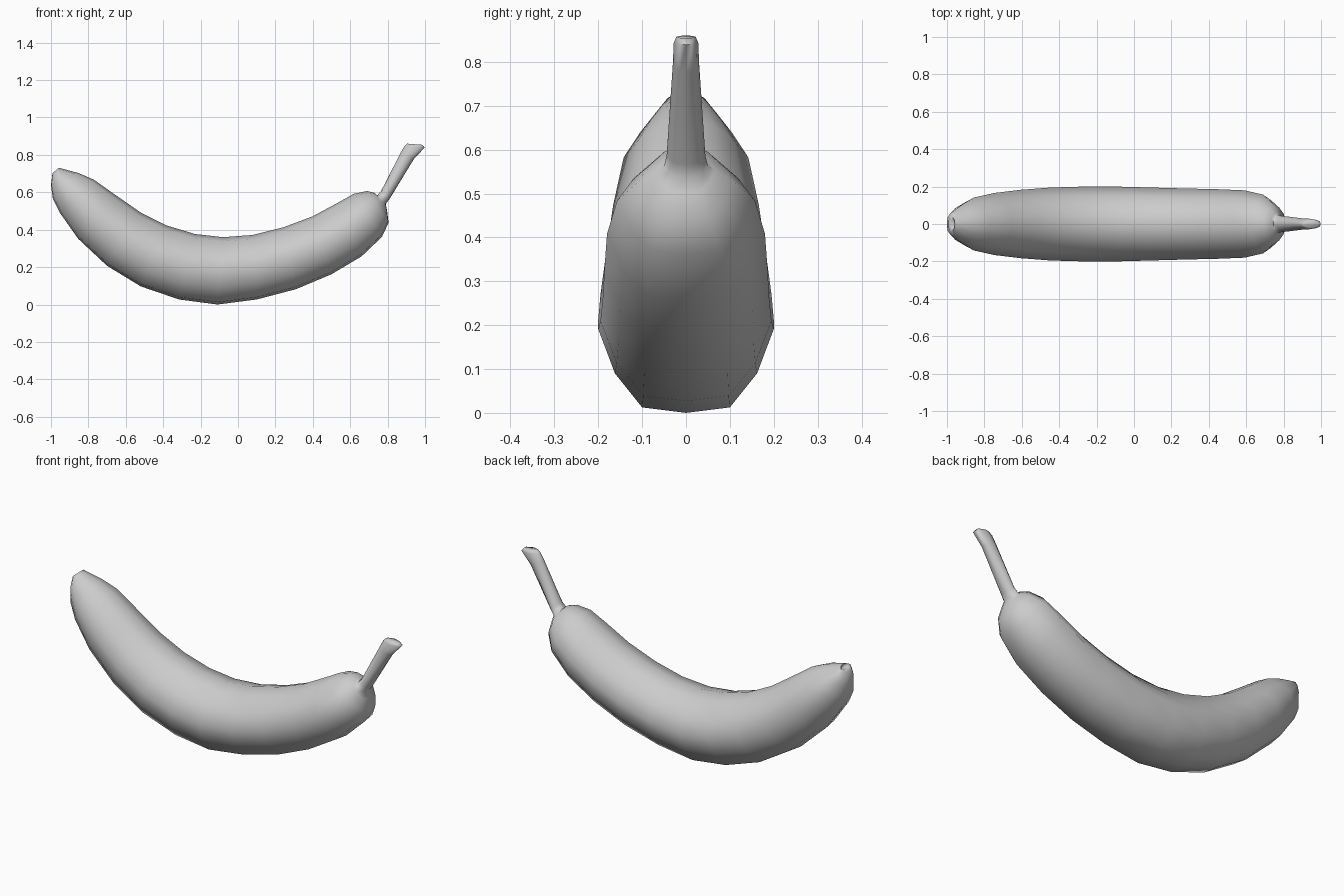
import bpy, bmesh, math

if "Cube" in bpy.data.objects:
    bpy.data.objects.remove(bpy.data.objects["Cube"])

# Half cross-section, outer (lower) edge to narrower inner (upper) edge: side, across
half = [(0, -1), (.5, -.93), (.81, -.5), (1, .06), (.76, .5), (.44, .88), (0, 1)]
profile = half + [(-s, a) for s, a in half[-2:0:-1]]

# Rings along the fruit: outer x, z, inner x, z, half width
body = [
    (-.98, .712, -.95, .722, .025),
    (-.992, .705, -.958, .734, .042),
    (-1.0, .64, -.93, .727, .07),
    (-.99, .57, -.85, .705, .105),
    (-.95, .49, -.77, .67, .142),
    (-.855, .355, -.65, .585, .166),
    (-.70, .21, -.52, .495, .183),
    (-.52, .10, -.38, .425, .195),
    (-.315, .03, -.23, .38, .20),
    (-.11, .003, -.08, .363, .20),
    (.10, .03, .08, .375, .195),
    (.31, .085, .24, .415, .19),
    (.50, .165, .40, .475, .186),
    (.66, .26, .53, .545, .18),
    (.77, .365, .62, .595, .157),
    (.805, .44, .69, .61, .108),
    (.797, .505, .73, .60, .066),
]
stem = [
    (.79, .54, .745, .587, .05),
    (.812, .57, .765, .61, .044),
    (.94, .78, .87, .815, .03),
    (.998, .842, .89, .85, .028),
    (.985, .857, .905, .863, .022),
]

# Loft the skin through all rings and cap the stem
bm = bmesh.new()
rings = []
for ox, oz, ix, iz, w in body + stem:
    cx, cz, dx, dz = (ox + ix) / 2, (oz + iz) / 2, (ix - ox) / 2, (iz - oz) / 2
    rings.append([bm.verts.new((cx + a * dx, s * w, cz + a * dz)) for s, a in profile])
n = len(profile)
for r, q in zip(rings, rings[1:]):
    for i in range(n):
        j = (i + 1) % n
        bm.faces.new((r[i], r[j], q[j], q[i]))
bm.faces.new(rings[-1])

# Small dimple at the blossom end
centre = bm.verts.new((-.958, 0, .708))
for i in range(n):
    bm.faces.new((centre, rings[0][(i + 1) % n], rings[0][i]))

# Set the lowest point on the ground
low = min(v.co.z for v in bm.verts)
bmesh.ops.translate(bm, verts=bm.verts, vec=(0, 0, -low))
bmesh.ops.recalc_face_normals(bm, faces=bm.faces)
mesh = bpy.data.meshes.new("banana")
bm.to_mesh(mesh)
bm.free()
banana = bpy.data.objects.new("banana", mesh)
bpy.context.collection.objects.link(banana)
bpy.context.view_layer.objects.active = banana
banana.select_set(True)
bpy.ops.object.shade_smooth_by_angle(angle=math.radians(80))
